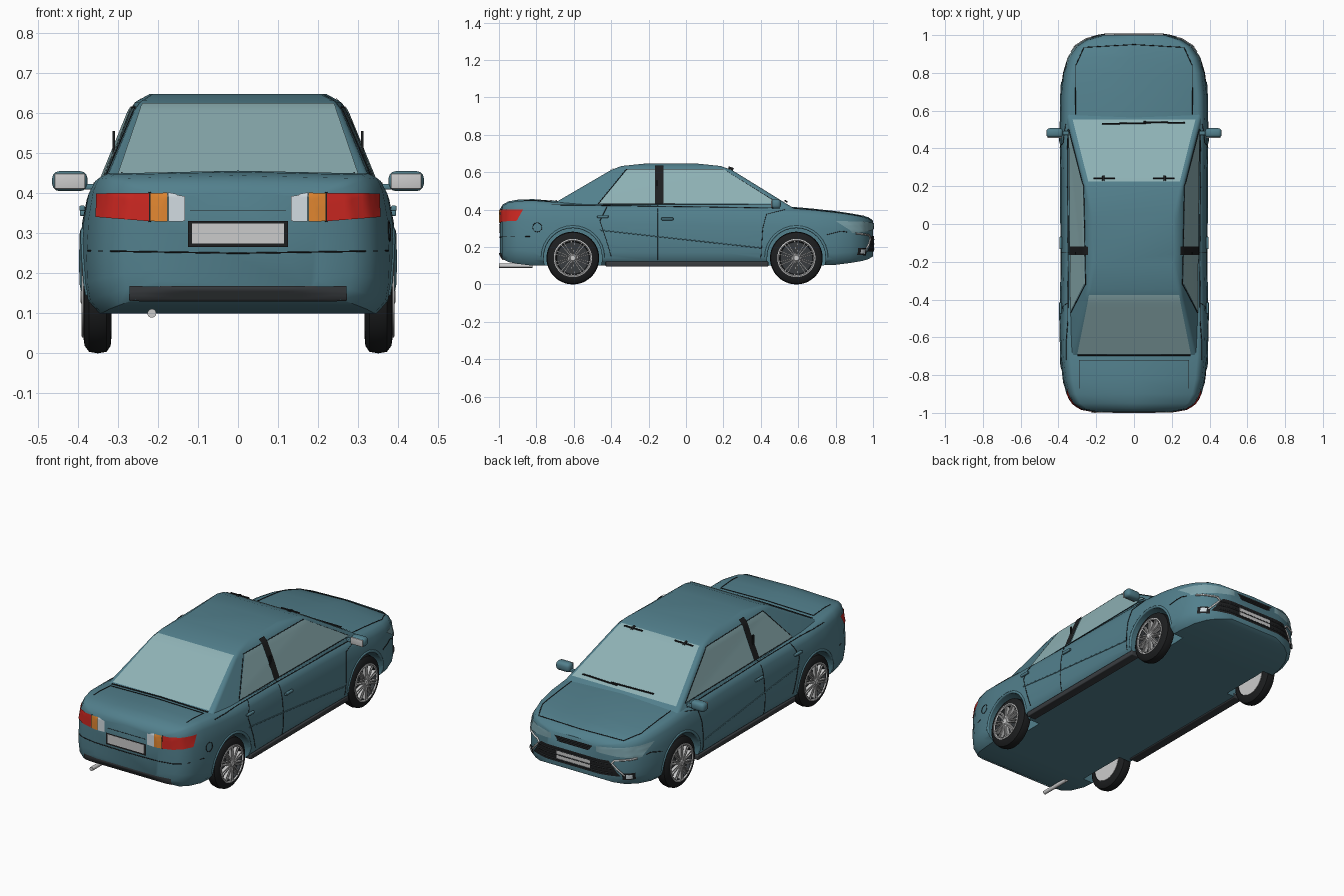
import bpy, bmesh, math
from mathutils import Vector
from mathutils.bvhtree import BVHTree

if "Cube" in bpy.data.objects:
    bpy.data.objects.remove(bpy.data.objects["Cube"])


def material(name, r, g, b):
    m = bpy.data.materials.new(name)
    m.diffuse_color = (r, g, b, 1)
    m.use_nodes = True
    m.node_tree.nodes["Principled BSDF"].inputs["Base Color"].default_value = m.diffuse_color
    return m


PAINT = material("paint", .085, .215, .265)
GLASS = material("glass", .27, .44, .46)
BLACK = material("black_trim", .012, .013, .014)
DARK = material("dark_plastic", .04, .045, .05)
SILVER = material("silver", .55, .57, .58)
RED = material("red_lens", .6, .02, .015)
AMBER = material("amber_lens", .75, .24, .03)
WHITE = material("white_lens", .65, .72, .76)
LAMP = material("headlamp_lens", .2, .36, .4)


def finish(name, bm, mat, angle=40, mirror=False):
    me = bpy.data.meshes.new(name)
    bm.to_mesh(me)
    bm.free()
    ob = bpy.data.objects.new(name, me)
    bpy.context.collection.objects.link(ob)
    me.materials.append(mat)
    if mirror:
        ob.modifiers.new("mirror", "MIRROR")
    smooth(ob, angle)
    return ob


def smooth(ob, angle):
    bpy.ops.object.select_all(action='DESELECT')
    ob.select_set(True)
    bpy.context.view_layer.objects.active = ob
    bpy.ops.object.shade_smooth_by_angle(angle=math.radians(angle))


def loft(rings, caps=True, loop=False):
    bm = bmesh.new()
    vs = [[bm.verts.new(p) for p in r] for r in rings]
    n = len(vs[0])
    for a, b in zip(vs, vs[1:] + ([vs[0]] if loop else [])):
        for i in range(n):
            bm.faces.new((a[i], a[(i + 1) % n], b[(i + 1) % n], b[i]))
    if caps:
        bm.faces.new(vs[0])
        bm.faces.new(vs[-1])
    bmesh.ops.recalc_face_normals(bm, faces=bm.faces)
    return bm


def box(name, c, size, mat, bevel=0, mirror=False):
    bm = bmesh.new()
    bmesh.ops.create_cube(bm, size=1)
    for v in bm.verts:
        v.co = Vector(c) + Vector([v.co[i] * size[i] for i in range(3)])
    if bevel:
        bmesh.ops.bevel(bm, geom=bm.edges[:], offset=bevel, segments=3, profile=.5, affect='EDGES')
    return finish(name, bm, mat, mirror=mirror)


def lathe(name, profile, y, z, mat, n=48):
    # closed (x, radius) profile turned around an x-parallel axle
    rings = [[(x, y + r * math.cos(a), z + r * math.sin(a)) for x, r in profile]
             for a in [2 * math.pi * k / n for k in range(n)]]
    return finish(name, loft(rings, caps=False, loop=True), mat, mirror=True)


# Lower body: sections along y (y, half width, bottom, top)
SECTIONS = [(-.995, .2, .16, .395), (-.98, .285, .135, .42), (-.95, .33, .12, .437),
            (-.9, .358, .11, .446), (-.82, .378, .1, .449), (-.7, .39, .1, .44),
            (-.55, .394, .1, .428), (-.2, .388, .1, .424), (.2, .388, .1, .42),
            (.52, .393, .1, .412), (.68, .39, .1, .398), (.8, .376, .105, .385),
            (.88, .352, .115, .373), (.94, .31, .125, .362), (.975, .255, .135, .352),
            (1, .17, .15, .335)]
SHAPE = [(.9, 0), (.975, .09), (.995, .22), (1, .4), (.987, .68), (.955, .88), (.915, .97), (.86, 1)]
rings = []
for y, w, lo, hi in SECTIONS:
    half = [(w * f, y, lo + (hi - lo) * t) for f, t in SHAPE]
    rings.append(half + [(0, y, hi + .007)] + [(-x, yy, z) for x, yy, z in reversed(half)])
bm = loft(rings)
trees = [BVHTree.FromBMesh(bm)]
body = finish("body", bm, PAINT)

# Wheel arches cut out of the body
WHEELS = (-.605, .59)
bm = bmesh.new()
for y in WHEELS:
    for s in (1, -1):
        r = bmesh.ops.create_cone(bm, cap_ends=True, segments=48, radius1=.157, radius2=.157, depth=.22)
        for v in r["verts"]:
            v.co = Vector((s * .39 + v.co.z, y + v.co.x, .145 + v.co.y))
bmesh.ops.recalc_face_normals(bm, faces=bm.faces)
cutter = finish("arch_cutter", bm, DARK)
cutter.hide_render = True
cutter.hide_set(True)
cut = body.modifiers.new("arches", "BOOLEAN")
cut.operation, cut.object = 'DIFFERENCE', cutter
bpy.context.view_layer.objects.active = body
bpy.ops.object.modifier_apply(modifier="arches")
smooth(body, 40)

# Cabin: stacked rings (z, half width, rear y, front y)
rings = [[(-w + .012, yr, z), (w - .012, yr, z), (w, yf, z), (-w, yf, z)] for z, w, yr, yf in
         [(.405, .354, -.755, .58), (.612, .269, -.4, .245), (.633, .253, -.345, .185), (.647, .225, -.21, .05)]]
bm = loft(rings)
up = [e for e in bm.edges if abs(e.verts[0].co.z - e.verts[1].co.z) > .005]
bmesh.ops.bevel(bm, geom=up, offset=.014, segments=3, profile=.5, affect='EDGES')
trees.append(BVHTree.FromBMesh(bm))
finish("cabin", bm, PAINT, 50)


# Projection of trim onto the body from a chosen view
def hit(view, u, v, s, off):
    u += 1e-4
    o, d = {"side": ((s * 3, u, v), (-s, 0, 0)), "rear": ((s * u, -3, v), (0, 1, 0)),
            "nose": ((s * u, 3, v), (0, -1, 0)), "top": ((s * u, v, 3), (0, 0, -1))}[view]
    hits = [h for h in (t.ray_cast(Vector(o), Vector(d)) for t in trees) if h[0]]
    if not hits:
        return None
    h = min(hits, key=lambda q: q[3])
    n = h[1] if h[1].dot(Vector(d)) < 0 else -h[1]
    return h[0] + n * off


def patch(name, view, quad, mat, both=False, off=.004, n=15):
    bm = bmesh.new()
    a, b, c, d = [Vector(q) for q in quad]
    for s in ((1, -1) if both else (1,)):
        grid = []
        for j in range(n + 1):
            row = [a.lerp(b, i / n).lerp(d.lerp(c, i / n), j / n) for i in range(n + 1)]
            pts = [hit(view, p.x, p.y, s, off) for p in row]
            grid.append([bm.verts.new(p) if p else None for p in pts])
        out = {"side": Vector((s, 0, 0)), "rear": Vector((0, -1, 0)),
               "nose": Vector((0, 1, 0)), "top": Vector((0, 0, 1))}[view]
        for j in range(n):
            for i in range(n):
                q = (grid[j][i], grid[j][i + 1], grid[j + 1][i + 1], grid[j + 1][i])
                if all(q):
                    f = bm.faces.new(q)
                    f.normal_update()
                    if f.normal.dot(out) < 0:
                        f.normal_flip()
    return finish(name, bm, mat)


def strip(name, view, pts, mat=BLACK, both=True, r=.002, off=.001):
    cu = bpy.data.curves.new(name, 'CURVE')
    cu.dimensions, cu.bevel_depth, cu.bevel_resolution = '3D', r, 1
    for s in ((1, -1) if both else (1,)):
        path = [Vector(a).lerp(Vector(b), k / 12) for a, b in zip(pts, pts[1:]) for k in range(12)] + [Vector(pts[-1])]
        co = [p for p in (hit(view, q.x, q.y, s, off) for q in path) if p]
        sp = cu.splines.new('POLY')
        sp.points.add(len(co) - 1)
        for p, c in zip(sp.points, co):
            p.co = (*c, 1)
    cu.materials.append(mat)
    bpy.context.collection.objects.link(bpy.data.objects.new(name, cu))


# Glass
patch("windshield", "top", [(-.325, .55), (.325, .55), (.243, .225), (-.243, .225)], GLASS)
patch("rear_window", "top", [(-.3, -.685), (.3, -.685), (.238, -.375), (-.238, -.375)], GLASS)
patch("rear_side_window", "side", [(-.465, .432), (-.165, .432), (-.165, .612), (-.315, .612)], GLASS, True)
patch("front_side_window", "side", [(-.12, .432), (.49, .432), (.205, .612), (-.12, .612)], GLASS, True)
patch("door_pillar", "side", [(-.165, .43), (-.12, .43), (-.12, .632), (-.165, .632)], BLACK, True, .006)
box("pillar_bar", (.31, -.155, .52), (.007, .012, .07), BLACK, mirror=True)
strip("rear_window_seal", "top", [(-.3, -.695), (.3, -.695)], both=False, r=.004)
strip("window_seal", "side", [(-.47, .43), (.5, .428), (.2, .614), (-.32, .614), (-.47, .43)])

# Tail: lamps, plate, lower grille, seams
patch("tail_lamp", "rear", [(.222, .33), (.352, .34), (.35, .399), (.222, .4)], RED, True)
patch("tail_indicator", "rear", [(.176, .329), (.218, .33), (.218, .4), (.176, .4)], AMBER, True)
patch("reversing_lamp", "rear", [(.132, .33), (.174, .329), (.174, .4), (.132, .392)], WHITE, True)
strip("tail_lamp_gap", "rear", [(.22, .328), (.22, .402)], r=.003)
patch("rear_plate_recess", "rear", [(-.125, .265), (.125, .265), (.125, .33), (-.125, .33)], BLACK)
box("rear_plate", (0, -.997, .299), (.23, .006, .05), SILVER)
patch("rear_lower_grille", "rear", [(-.27, .133), (.27, .133), (.27, .168), (-.27, .168)], DARK)
strip("rear_bumper_seam", "rear", [(0, .25), (.374, .256)])
strip("trunk_panel_seam", "rear", [(0, .356), (.12, .356)], r=.001)
strip("trunk_seam", "top", [(0, -.722), (.29, -.722), (.29, -.87)])
bm = bmesh.new()
r = bmesh.ops.create_cone(bm, cap_ends=True, segments=20, radius1=.011, radius2=.011, depth=.18)
for v in bm.verts:
    v.co = Vector((-.215 + v.co.x, -.91 + v.co.z, .1 + v.co.y))
finish("exhaust_pipe", bm, SILVER)

# Nose: lamps, grilles, plate, fog lamps
patch("headlamp", "nose", [(.14, .297), (.345, .275), (.362, .338), (.14, .327)], LAMP, True)
patch("upper_grille", "nose", [(-.09, .29), (.09, .29), (.12, .322), (-.12, .322)], BLACK)
for k, z in enumerate((.298, .306, .314)):
    strip(f"grille_bar_{k}", "nose", [(-.1, z), (.1, z)], DARK, False, .0025, .005)
patch("lower_grille", "nose", [(-.27, .175), (.27, .175), (.21, .258), (-.21, .258)], BLACK)
for k, z in enumerate((.19, .215, .24)):
    strip(f"lower_bar_{k}", "nose", [(-.23, z), (.23, z)], DARK, False, .003, .005)
box("front_plate", (0, 1.0, .213), (.21, .012, .05), SILVER)
strip("chrome_trim", "nose", [(.33, .272), (.24, .262), (.225, .245), (.285, .18)], SILVER, r=.005, off=.003)
patch("fog_lamp_housing", "nose", [(.275, .155), (.325, .158), (.325, .195), (.275, .195)], BLACK, True, .005)
patch("fog_lamp", "nose", [(.291, .164), (.315, .166), (.315, .186), (.291, .186)], WHITE, True, .008, 5)
strip("hood_seam", "top", [(.31, .58), (.308, .84), (.265, .935), (0, .95)])
strip("front_bumper_seam", "side", [(.75, .265), (.83, .285), (.86, .28)])

# Sides: door seams, handles, sills, fuel flap
strip("door_split", "side", [(-.15, .425), (-.15, .13)], r=.0015)
strip("belt_line", "side", [(-.72, .425), (.5, .408)])
strip("rear_door_seam", "side", [(-.42, .42), (-.46, .34), (-.43, .25), (-.4, .15)], r=.0015)
strip("front_door_seam", "side", [(.53, .4), (.43, .375), (.41, .3), (.4, .14)], r=.0015)
strip("side_crease", "side", [(-.46, .29), (-.1, .25), (.4, .195)], PAINT, r=.003, off=0)
box("front_door_handle", (.388, -.1, .35), (.014, .065, .014), PAINT, .004, True)
box("rear_door_handle", (.389, -.445, .362), (.014, .06, .014), PAINT, .004, True)
box("sill", (.357, .005, .109), (.054, .87, .028), DARK, .005, True)
strip("fuel_flap", "side", [(-.795 + .025 * math.cos(k * .5236), .305 + .025 * math.sin(k * .5236)) for k in range(13)],
      both=False, r=.0015)

# Door mirrors
box("mirror_shell", (.42, .482, .43), (.088, .05, .05), PAINT, .018, True)
box("mirror_glass", (.42, .458, .43), (.076, .006, .038), SILVER, .002, True)
box("mirror_stalk", (.365, .482, .416), (.05, .022, .014), PAINT, .004, True)

# Wipers and screen-top clips
strip("wiper_left", "top", [(-.17, .525), (.09, .53)], both=False, r=.004, off=.01)
strip("wiper_right", "top", [(.05, .535), (.27, .53)], both=False, r=.004, off=.01)
strip("screen_clip", "top", [(.1, .24), (.215, .24)], r=.004, off=.007)
strip("screen_clip_tab", "top", [(.162, .225), (.162, .25)], r=.007, off=.007)

# Wheels (right side built, left mirrored) and arch lips
for end, y in zip(("rear", "front"), WHEELS):
    lathe(end + "_tyre", [(.316, .1), (.318, .122), (.328, .137), (.35, .141), (.372, .137), (.383, .122),
                          (.386, .102), (.376, .096)], y, .141, BLACK)
    lathe(end + "_rim", [(.32, .001), (.32, .102), (.386, .102), (.389, .097), (.384, .09), (.365, .086), (.362, .001)],
          y, .141, DARK)
    lathe(end + "_rim_ring", [(.38, .102), (.389, .102), (.391, .096), (.384, .091)], y, .141, SILVER)
    lathe(end + "_hub", [(.36, .001), (.36, .022), (.388, .02), (.393, .014), (.393, .001)], y, .141, SILVER, 24)
    lathe(end + "_inner_disc", [(.316, .001), (.316, .096), (.32, .096), (.32, .001)], y, .141, SILVER)
    bm = bmesh.new()
    for k in range(10):
        a = k * math.pi / 5
        for side in (-.006, .006):
            r = bmesh.ops.create_cube(bm, size=1)
            for v in r["verts"]:
                rad, t = .055 + v.co.y * .08, side * (1 + v.co.y) + v.co.x * .006
                v.co = Vector((.38 + v.co.z * .018, y + rad * math.sin(a) + t * math.cos(a),
                               .141 + rad * math.cos(a) - t * math.sin(a)))
    bmesh.ops.recalc_face_normals(bm, faces=bm.faces)
    finish(end + "_spokes", bm, SILVER, mirror=True)
    strip(end + "_arch_lip", "side", [(y + .163 * math.cos(t), .145 + .163 * math.sin(t)) for t in
                                      [math.pi * k / 16 for k in range(17)]], PAINT, r=.008, off=-.003)
